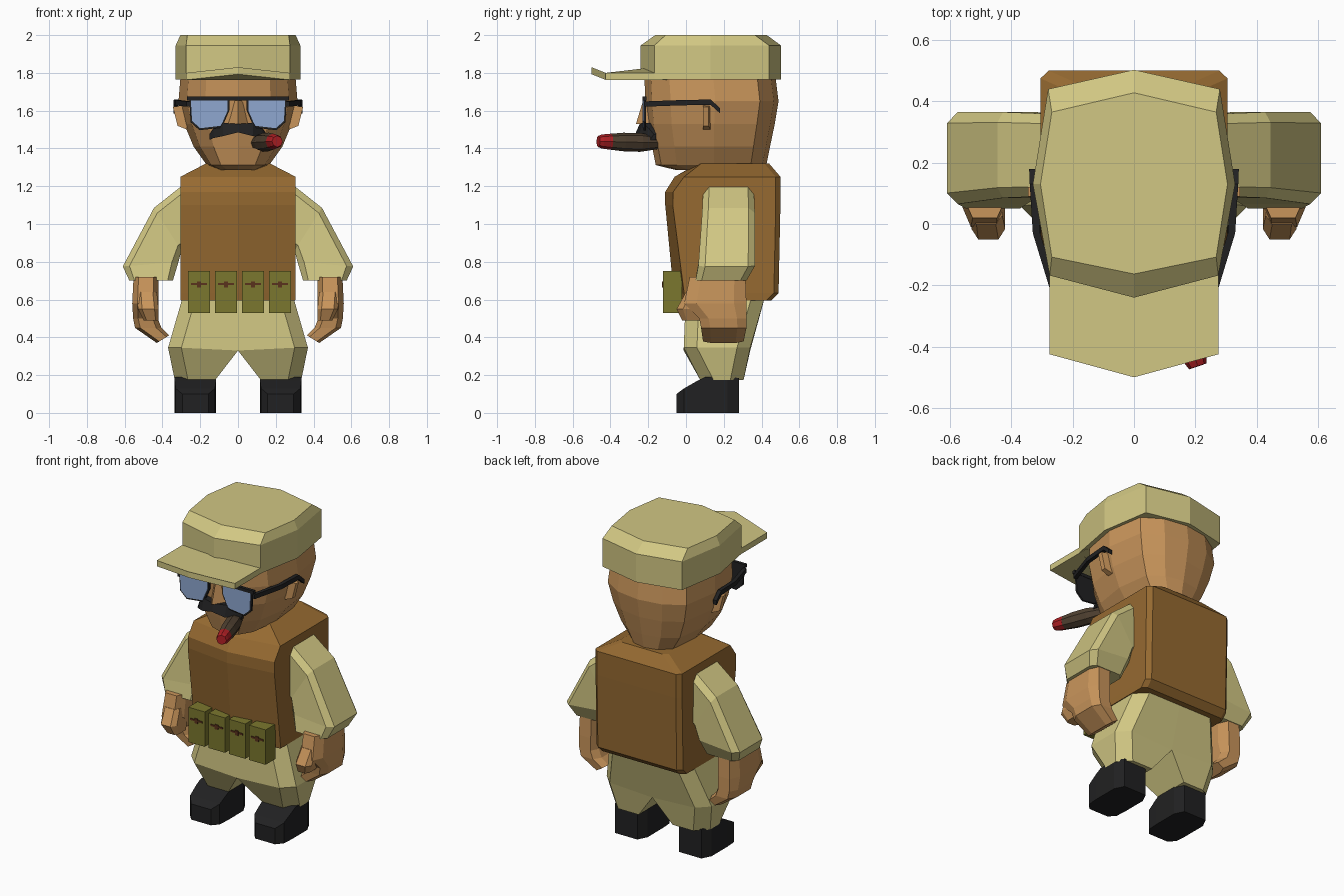
import bpy, bmesh, math
from mathutils import Vector


def material(name, r, g, b):
    m = bpy.data.materials.new(name)
    lin = [((c / 255 + 0.055) / 1.055) ** 2.4 if c > 10 else c / 3294 for c in (r, g, b)]
    m.diffuse_color = (*lin, 1)
    return m


KHAKI = material("khaki cloth", 209, 199, 131)
VEST = material("vest brown", 150, 106, 49)
SKIN = material("skin", 201, 149, 91)
BLACK = material("black", 33, 33, 34)
LENS = material("lens blue", 142, 167, 208)
OLIVE = material("olive", 123, 119, 46)
CIGAR = material("cigar brown", 80, 65, 49)
RED = material("ember red", 175, 31, 36)
BUCKLE = material("buckle brown", 90, 50, 28)


def loft(name, rings, mat, mirror=False):
    """Skin a list of equal-length rings and cap both ends."""
    for s in ((1, -1) if mirror else (1,)):
        bm = bmesh.new()
        vr = [[bm.verts.new((s * p[0], p[1], p[2])) for p in r] for r in rings]
        n = len(rings[0])
        for a, b in zip(vr, vr[1:]):
            for i in range(n):
                j = (i + 1) % n
                bm.faces.new((a[i], a[j], b[j], b[i]))
        bm.faces.new(vr[0])
        bm.faces.new(vr[-1])
        bmesh.ops.recalc_face_normals(bm, faces=bm.faces)
        side = ("_left" if s > 0 else "_right") if mirror else ""
        me = bpy.data.meshes.new(name + side)
        bm.to_mesh(me)
        bm.free()
        me.materials.append(mat)
        ob = bpy.data.objects.new(name + side, me)
        bpy.context.collection.objects.link(ob)


def sym(half, z):
    """Full ring from a half outline (front centre to back centre)."""
    full = half + [(-x, y) for x, y in reversed(half) if x > 0]
    return [(x, y, z) for x, y in full]


def octo(x0, x1, y0, y1, z0, z1=None, c=0.2):
    """Chamfered rectangle; z runs from z0 at x0 to z1 at x1."""
    z1 = z0 if z1 is None else z1
    uv = [(c, 0), (1 - c, 0), (1, c), (1, 1 - c), (1 - c, 1), (c, 1), (0, 1 - c), (0, c)]
    return [(x0 + u * (x1 - x0), y0 + v * (y1 - y0), z0 + u * (z1 - z0)) for u, v in uv]


def box(name, x0, x1, y0, y1, z0, z1, mat):
    loft(name, [[(x0, y0, z), (x1, y0, z), (x1, y1, z), (x0, y1, z)] for z in (z0, z1)], mat)


def plate(name, xz, y0, y1, mat, mirror=False):
    loft(name, [[(x, y, z) for x, z in xz] for y in (y0, y1)], mat, mirror)


# Cap crown and brim
band = [(0, -0.24), (0.275, -0.168), (0.33, 0.13), (0.28, 0.44), (0, 0.503)]
top = [(0, -0.163), (0.268, -0.108), (0.305, 0.13), (0.268, 0.365), (0, 0.428)]
loft("cap_crown", [sym(band, 1.765), sym(band, 1.945), sym(top, 2.0)], KHAKI)
brim = [(-0.275, -0.1, 0), (-0.275, -0.425, 0), (0, -0.5, 0.03), (0.275, -0.425, 0),
        (0.275, -0.1, 0), (0, -0.17, 0.03)]
loft("cap_brim", [[(x, y, z + h) for x, y, h in brim] for z in (1.763, 1.80)], KHAKI)

# Head: rings of one outline, scaled by (z, half width, front, back)
outline = [(0, -1), (0.55, -0.9), (0.86, -0.62), (1, 0.05), (0.88, 0.72), (0.5, 0.93), (0, 1)]
rings = []
for z, w, f, b in ((1.285, 0.10, -0.05, 0.30), (1.312, 0.165, -0.16, 0.425), (1.41, 0.235, -0.18, 0.445),
                   (1.53, 0.285, -0.205, 0.47), (1.65, 0.315, -0.215, 0.49), (1.77, 0.305, -0.22, 0.475)):
    rings.append(sym([(x * w, (f + b) / 2 + y * (b - f) / 2) for x, y in outline], z))
loft("head", rings, SKIN)
loft("ear", [[(0.27, 0.09, 1.50), (0.27, 0.13, 1.50), (0.27, 0.13, 1.63), (0.27, 0.09, 1.63)],
             [(0.32, 0.09, 1.52), (0.32, 0.12, 1.52), (0.345, 0.12, 1.62), (0.345, 0.09, 1.62)]], SKIN, True)
loft("nose", [[(-0.055, -0.19, 1.53), (0, -0.265, 1.53), (0.055, -0.19, 1.53)],
              [(-0.03, -0.2, 1.66), (0, -0.225, 1.66), (0.03, -0.2, 1.66)]], SKIN)

# Sunglasses: frame, lens, bridge and arms
lens = [(0.25, 1.66), (0.055, 1.66), (0.055, 1.60), (0.09, 1.52), (0.2, 1.507), (0.243, 1.545)]
cx, cz = 0.155, 1.59
rim = [(cx + (x - cx) * 1.09, cz + (z - cz) * 1.13) for x, z in lens]
plate("glasses_rim", rim, -0.224, -0.212, BLACK, True)
plate("lens", lens, -0.229, -0.223, LENS, True)
box("glasses_bridge", -0.27, 0.27, -0.23, -0.21, 1.655, 1.675, BLACK)
arm = ((0.26, -0.22, 1.635), (0.318, -0.03, 1.642), (0.328, 0.13, 1.645), (0.33, 0.18, 1.60))
loft("glasses_arm", [[(x - .012, y, z - .014), (x + .012, y, z - .014), (x + .012, y, z + .014),
                      (x - .012, y, z + .014)] for x, y, z in arm], BLACK, True)

# Moustache: rings along x (x, y front, z low, z high)
loft("moustache", [[(x, -0.16, lo), (x, f, lo), (x, f + 0.02, hi), (x, -0.16, hi)] for x, f, lo, hi in (
    (0, -0.265, 1.485, 1.53), (0.08, -0.25, 1.465, 1.535), (0.13, -0.215, 1.455, 1.505),
    (0.152, -0.19, 1.445, 1.475))], BLACK, True)


# Cigar with ember, eight sided
a, b = Vector((0.10, -0.15, 1.43)), Vector((0.205, -0.455, 1.437))
d = (b - a).normalized()
u = d.cross(Vector((0, 0, 1))).normalized()
v = u.cross(d)


def circle(t, r):
    return [tuple(a.lerp(b, t) + r * (u * math.cos(k * math.pi / 4) + v * math.sin(k * math.pi / 4)))
            for k in range(8)]


loft("cigar", [circle(0, 0.034), circle(0.3, 0.05), circle(0.6, 0.049), circle(0.82, 0.042)], CIGAR)
loft("cigar_ember", [circle(0.815, 0.0425), circle(0.97, 0.037), circle(1.03, 0.03)], RED)

# Vest: slightly pointed front, bevelled back, sloping shoulders
rings = []
for z, f, c, w, k in ((0.595, -0.06, -0.005, 0.303, 0.45), (0.635, -0.065, -0.01, 0.305, 0.49),
                      (1.10, -0.11, -0.07, 0.305, 0.5), (1.17, -0.11, -0.068, 0.305, 0.5),
                      (1.25, -0.06, -0.01, 0.305, 0.5), (1.32, 0.06, 0.08, 0.17, 0.44)):
    rings.append(sym([(0, f), (w, c), (w, k - 0.025), (w - 0.027, k), (0, k)], z))
loft("vest", rings, VEST)

# Pouches with buckles
for i in range(4):
    x = -0.207 + i * 0.143
    box("pouch", x - 0.058, x + 0.058, -0.122, -0.02, 0.53, 0.752, OLIVE)
    box("pouch_strap", x - 0.042, x + 0.042, -0.126, -0.118, 0.676, 0.687, BUCKLE)
    box("pouch_buckle", x - 0.011, x + 0.011, -0.128, -0.12, 0.665, 0.695, BUCKLE)

# Sleeves, hands and thumbs
loft("sleeve", [octo(0.27, 0.30, 0.09, 0.36, 0.88, 1.20, 0.12),
                octo(0.30, 0.445, 0.085, 0.365, 0.86, 1.085, 0.12),
                octo(0.315, 0.61, 0.065, 0.365, 0.80, 0.775, 0.12),
                octo(0.345, 0.575, 0.05, 0.32, 0.70, 0.70, 0.12)], KHAKI, True)
loft("hand", [octo(0.42, 0.553, 0.02, 0.315, 0.72), octo(0.42, 0.56, -0.01, 0.32, 0.58),
              octo(0.425, 0.555, 0.07, 0.32, 0.50), octo(0.405, 0.545, 0.08, 0.32, 0.45),
              octo(0.365, 0.43, 0.09, 0.305, 0.41, 0.37)], SKIN, True)
loft("thumb", [octo(0.43, 0.535, 0.0, 0.14, 0.64), octo(0.42, 0.53, -0.05, 0.12, 0.55),
               octo(0.42, 0.50, -0.02, 0.10, 0.49)], SKIN, True)


# Trousers: inner edge straight, outer corners chamfered
def leg(x0, x1, y0, y1, z, z_in=None):
    zi = z if z_in is None else z_in
    c = 0.07
    return [(x0, y0, zi), (x1 - c, y0, z), (x1, y0 + c, z), (x1, y1 - c, z), (x1 - c, y1, z), (x0, y1, zi)]


loft("trouser_leg", [leg(0, 0.285, 0.0, 0.425, 0.64), leg(0, 0.37, -0.012, 0.34, 0.345, 0.33),
                     leg(0.12, 0.335, 0.075, 0.305, 0.175)], KHAKI, True)

# Boots: rings along y (y, x inset, top height)
loft("boot", [[(0.117 + i, y, 0), (0.335 - i, y, 0), (0.335 - i, y, h), (0.117 + i, y, h)] for y, i, h in (
    (-0.05, 0.04, 0.10), (-0.01, 0.005, 0.13), (0.06, 0, 0.17), (0.10, 0, 0.19), (0.22, 0, 0.19),
    (0.28, 0.03, 0.185))], BLACK, True)
